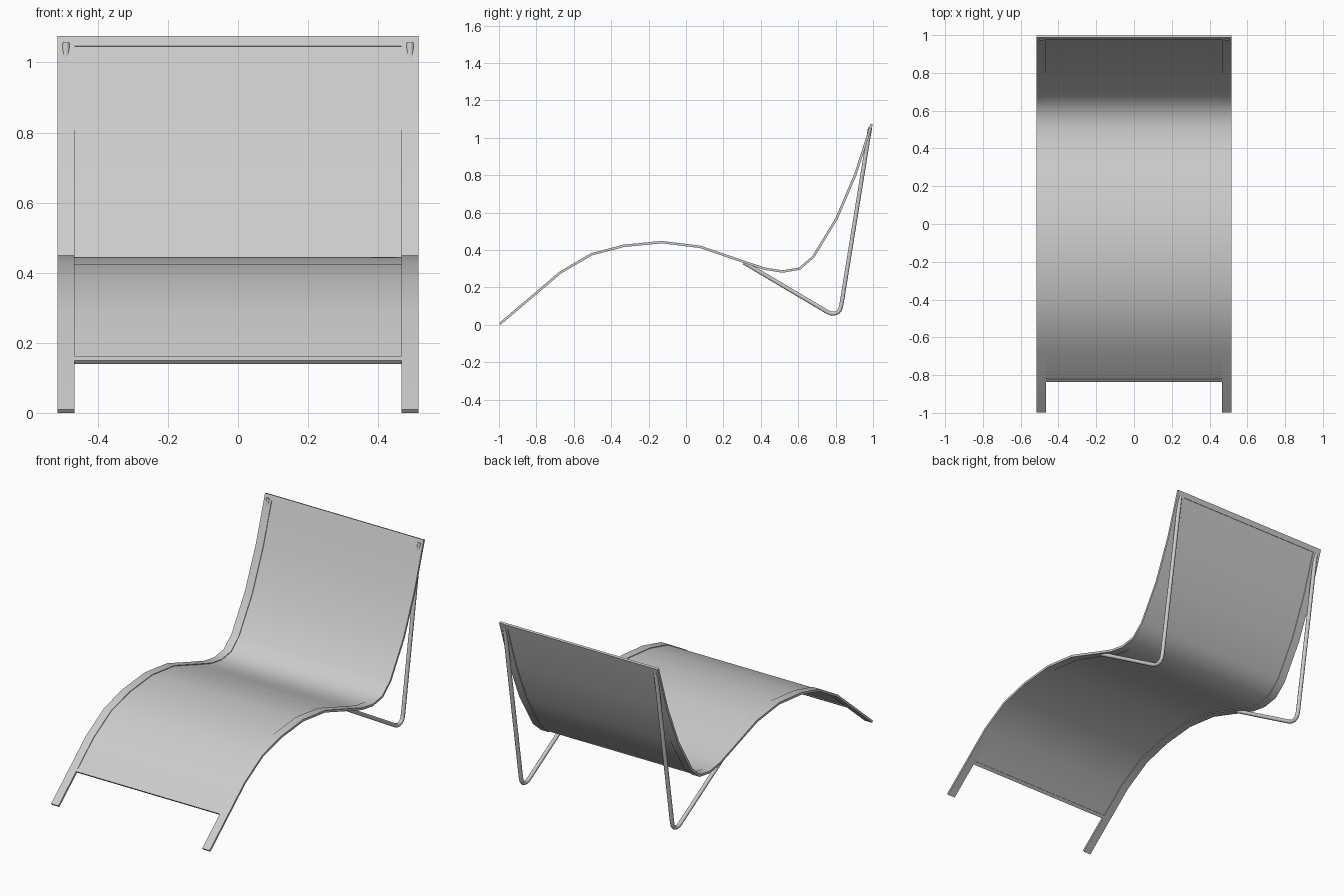
import bpy, bmesh, math
from mathutils import Vector

if "Cube" in bpy.data.objects:
    bpy.data.objects.remove(bpy.data.objects["Cube"])

# Side profile of the lounger (y, z), from front foot to top of the back
PROFILE = [Vector(p) for p in [
    (-0.995, 0.005), (-0.67, 0.281), (-0.505, 0.377), (-0.334, 0.422),
    (-0.13, 0.442), (0.075, 0.417), (0.30, 0.340), (0.42, 0.300),
    (0.516, 0.285), (0.607, 0.300), (0.68, 0.363), (0.805, 0.568),
    (0.906, 0.805), (0.993, 1.074)]]
INNER, OUTER = 0.467, 0.515
FRAME_T, SLING_T = 0.013, 0.005


def on_segment(a, b, y):
    return a.lerp(b, (y - a.x) / (b.x - a.x))


def smooth(obj, angle=40):
    bpy.ops.object.select_all(action='DESELECT')
    obj.select_set(True)
    bpy.context.view_layer.objects.active = obj
    bpy.ops.object.shade_smooth_by_angle(angle=math.radians(angle))


def strip(name, path, x0, x1, thickness):
    """Flat band of given thickness following a side path."""
    bm = bmesh.new()
    rings = []
    for i, p in enumerate(path):
        d0 = (p - path[max(i - 1, 0)]).normalized()
        d1 = (path[min(i + 1, len(path) - 1)] - p).normalized()
        t = (d0 + d1).normalized()
        ref = d1 if d1.length > 0.5 else d0
        n = Vector((-t.y, t.x)) * (thickness / 2 / t.dot(ref))
        a, b = p + n, p - n
        rings.append([bm.verts.new(c) for c in (
            (x0, a.x, a.y), (x1, a.x, a.y), (x1, b.x, b.y), (x0, b.x, b.y))])
    for r, s in zip(rings, rings[1:]):
        for k in range(4):
            bm.faces.new((r[k], r[(k + 1) % 4], s[(k + 1) % 4], s[k]))
    bm.faces.new(rings[0])
    bm.faces.new(rings[-1][::-1])
    bmesh.ops.recalc_face_normals(bm, faces=bm.faces)
    me = bpy.data.meshes.new(name)
    bm.to_mesh(me)
    bm.free()
    obj = bpy.data.objects.new(name, me)
    bpy.context.collection.objects.link(obj)
    smooth(obj)
    return obj


def tube(name, x, pts, radius):
    """Round rod bent along a side path."""
    cu = bpy.data.curves.new(name, 'CURVE')
    cu.dimensions = '3D'
    cu.bevel_depth = radius
    cu.bevel_resolution = 3
    cu.use_fill_caps = True
    sp = cu.splines.new('POLY')
    sp.points.add(len(pts) - 1)
    for q, (y, z) in zip(sp.points, pts):
        q.co = (x, y, z, 1)
    obj = bpy.data.objects.new(name, cu)
    bpy.context.collection.objects.link(obj)
    bpy.ops.object.select_all(action='DESELECT')
    obj.select_set(True)
    bpy.context.view_layer.objects.active = obj
    bpy.ops.object.convert(target='MESH')
    smooth(bpy.context.view_layer.objects.active)


# Cut points for the cross bars
front_a = on_segment(PROFILE[0], PROFILE[1], -0.831)
front_b = on_segment(PROFILE[0], PROFILE[1], -0.816)
top_a = on_segment(PROFILE[-2], PROFILE[-1], 0.9836)

# Side rails and bent rear legs
LEG = [(0.31, 0.333), (0.757, 0.068), (0.775, 0.061), (0.793, 0.060),
       (0.812, 0.067), (0.824, 0.082), (0.831, 0.108), (0.984, 1.055)]
for side, s in (("left", -1), ("right", 1)):
    x0, x1 = sorted((s * INNER, s * OUTER))
    strip(side + "_rail", PROFILE, x0, x1, FRAME_T)
    tube(side + "_rear_leg", s * (INNER + OUTER) / 2, LEG, 0.0115)

# Cross bars at the front edge and the top of the back
strip("front_bar", [front_a, front_b], -INNER, INNER, FRAME_T)
strip("top_bar", [top_a, PROFILE[-1]], -INNER, INNER, FRAME_T)

# Thin sling seat recessed between the rails
strip("sling_seat", [front_b] + PROFILE[1:-1] + [top_a], -INNER, INNER, SLING_T)
